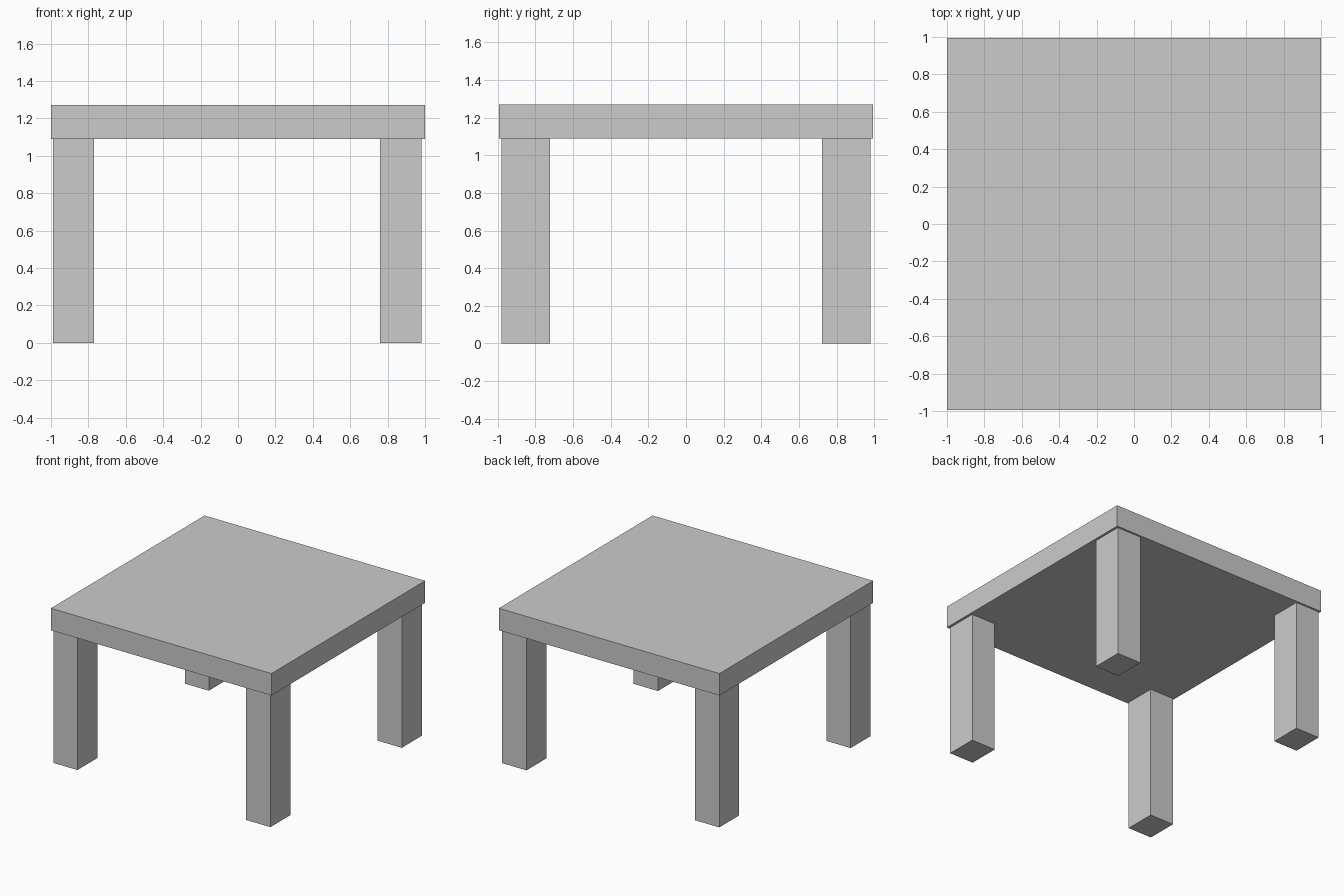
import bpy

if "Cube" in bpy.data.objects:
    bpy.data.objects.remove(bpy.data.objects["Cube"])


def box(name, x, y, z):
    """Axis-aligned box from (min, max) ranges."""
    bpy.ops.mesh.primitive_cube_add(size=1, location=[(a + b) / 2 for a, b in (x, y, z)])
    obj = bpy.context.object
    obj.name = name
    obj.scale = [b - a for a, b in (x, y, z)]
    bpy.ops.object.transform_apply(location=False, rotation=False, scale=True)
    return obj


LEG_HEIGHT = 1.09

# Tabletop slab
box("tabletop", (-1.0, 1.0), (-0.995, 0.995), (LEG_HEIGHT, 1.27))

# Four corner legs
for side, x in (("left", (-0.988, -0.77)), ("right", (0.76, 0.98))):
    for end, y in (("front", (-0.98, -0.722)), ("back", (0.722, 0.98))):
        box(f"{end}_{side}_leg", x, y, (0.0, LEG_HEIGHT))
